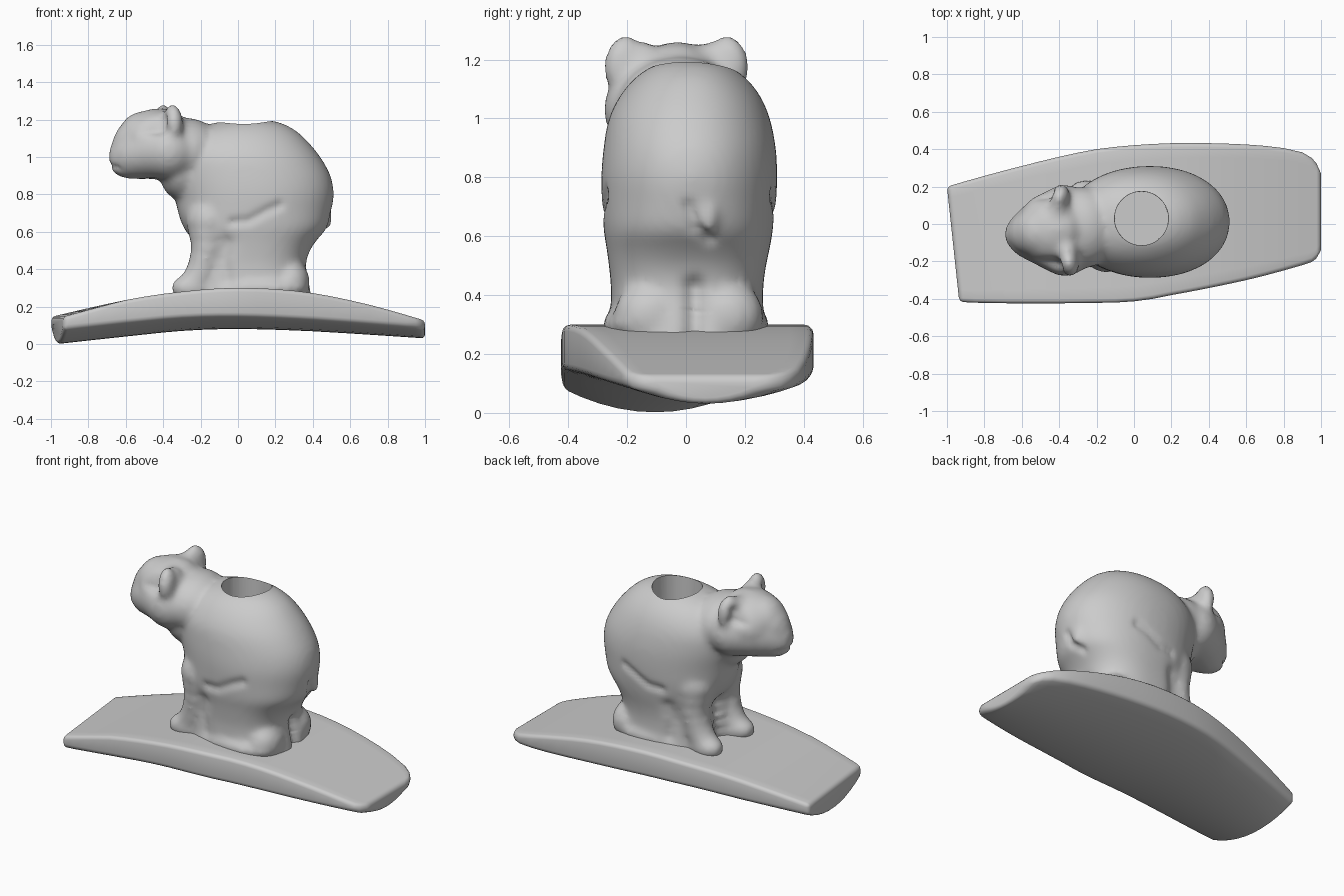
import bpy, bmesh, math
from mathutils import Vector, Matrix

cube = bpy.data.objects.get("Cube")
if cube:
    bpy.data.objects.remove(cube)

clay = bpy.data.materials.new("grey_clay")
clay.use_nodes = True
colour = (0.6, 0.6, 0.6, 1)
clay.diffuse_color = colour
clay.node_tree.nodes["Principled BSDF"].inputs["Base Color"].default_value = colour


def finish(bm, name):
    bmesh.ops.recalc_face_normals(bm, faces=bm.faces)
    mesh = bpy.data.meshes.new(name)
    bm.to_mesh(mesh)
    bm.free()
    mesh.materials.append(clay)
    ob = bpy.data.objects.new(name, mesh)
    bpy.context.collection.objects.link(ob)
    return ob


def activate(ob):
    bpy.ops.object.select_all(action='DESELECT')
    ob.select_set(True)
    bpy.context.view_layer.objects.active = ob


def apply_modifier(ob, kind, **settings):
    activate(ob)
    mod = ob.modifiers.new(kind.lower(), kind)
    for key, value in settings.items():
        setattr(mod, key, value)
    bpy.ops.object.modifier_apply(modifier=mod.name)


def smooth(ob, degrees):
    activate(ob)
    bpy.ops.object.shade_smooth_by_angle(angle=math.radians(degrees))


def spline(points, steps=3):
    """Smooth curve through the points, sampled evenly between each pair."""
    p = [points[0], *points, points[-1]]
    out = []
    for a, b, c, d in zip(p, p[1:], p[2:], p[3:]):
        for t in (i / steps for i in range(steps)):
            out.append(tuple(
                k1 + t / 2 * (k2 - k0 + t * (2 * k0 - 5 * k1 + 4 * k2 - k3 + t * (3 * k1 - k0 - 3 * k2 + k3)))
                for k0, k1, k2, k3 in zip(a, b, c, d)))
    return out + [points[-1]]


def interp(points, x):
    for (x0, y0), (x1, y1) in zip(points, points[1:]):
        if x <= x1:
            return y0 + (y1 - y0) * max(0, (x - x0) / (x1 - x0))
    return points[-1][1]


def bridge(bm, rings):
    for a, b in zip(rings, rings[1:]):
        for i in range(len(a)):
            j = (i + 1) % len(a)
            bm.faces.new((a[i], a[j], b[j], b[i]))
    bm.faces.new(rings[0])
    bm.faces.new(rings[-1])


# Arched slab: cross-sections along x, flat on top and bellied below
back_edge = spline([(-1, .2), (-.6, .31), (-.2, .4), (.2, .432), (.6, .425), (.86, .395), (.96, .345), (1, .27)])
front_edge = spline([(-1, -.39), (-.95, -.42), (-.1, -.42), (.2, -.38), (.6, -.3), (.9, -.22), (.97, -.19), (1, -.14)])
top_line = spline([(-1, .145), (-.6, .235), (-.3, .28), (0, .3), (.35, .28), (.7, .21), (1, .125)])
under_line = spline([(-1, 0), (-.6, .04), (-.3, .07), (0, .08), (.4, .068), (1, .03)])
bm = bmesh.new()
rings = []
stations = [-1, -.97] + [i / 10 for i in range(-9, 10)] + [.95, .975, 1]
across = [i / 5 for i in range(-5, 6)]
for x in stations:
    lo, hi = interp(front_edge, x), interp(back_edge, x)
    top, under = interp(top_line, x), interp(under_line, x)
    ring = []
    for level, order in ((1, across), (0, across[::-1])):
        for v in order:
            y = lo + (hi - lo) * (v + 1) / 2
            # the left end is cut at a slant
            px = x + max(0, -x - .6) * .16 * (.2 - y) / .6
            z = top if level else min(under + (.068 - .012 * x) * v * v, top - .05)
            ring.append(bm.verts.new((px, y, z)))
    rings.append(ring)
bridge(bm, rings)
slab = finish(bm, "arched_base")
apply_modifier(slab, 'BEVEL', width=.022, segments=3, limit_method='ANGLE', angle_limit=math.radians(40))
smooth(slab, 50)

# Torso: stacked oval rings (z, x min, x max, y min, y max)
torso = [
    (.2, -.25, .4, -.285, .285), (.31, -.25, .385, -.26, .265), (.42, -.24, .365, -.255, .262),
    (.5, -.23, .385, -.262, .272), (.56, -.25, .425, -.27, .285), (.62, -.29, .475, -.28, .295),
    (.7, -.32, .497, -.285, .305), (.8, -.34, .512, -.288, .31), (.9, -.36, .495, -.28, .305),
    (1, -.36, .44, -.262, .285), (1.08, -.31, .375, -.222, .25), (1.14, -.24, .31, -.17, .2),
    (1.18, -.13, .235, -.11, .14), (1.195, -.05, .17, -.05, .07)]
bm = bmesh.new()
rings = []
for z, x0, x1, y0, y1 in spline(torso):
    ring = []
    power = .95 - .15 * min(1, max(0, (.75 - z) / .3))
    for k in range(48):
        c, s = math.cos(math.tau * k / 48), math.sin(math.tau * k / 48)
        ring.append(bm.verts.new((
            (x0 + x1) / 2 + (x1 - x0) / 2 * math.copysign(abs(c) ** power, c),
            (y0 + y1) / 2 + (y1 - y0) / 2 * math.copysign(abs(s) ** power, s), z)))
    rings.append(ring)
bridge(bm, rings)


def blob(centre, radii, turn=0):
    matrix = (Matrix.Translation(centre) @ Matrix.Rotation(math.radians(turn), 4, 'Z')
              @ Matrix.Diagonal((*radii, 1)))
    bmesh.ops.create_uvsphere(bm, u_segments=20, v_segments=12, radius=1, matrix=matrix)


def limb(path):
    """Row of blobs (x, y, z, radius) close enough to read as one limb."""
    for x, y, z, r in spline(path, 2):
        blob((x, y, z), (r, r, r))


# Neck, throat, head and muzzle, turned a little to one side
blob((-.28, -.02, 1.03), (.2, .22, .18))
blob((-.31, -.03, .94), (.115, .18, .17))
blob((-.43, -.03, 1.07), (.2, .205, .19))
limb([(-.37, -.13, 1.03, .15), (-.46, -.09, 1.03, .145), (-.55, -.065, 1.01, .125), (-.592, -.055, .985, .1)])
limb([(-.37, .06, 1.03, .15), (-.46, .01, 1.03, .15), (-.55, -.045, 1.01, .13), (-.592, -.055, .985, .1)])
limb([(-.4, -.03, 1.12, .14), (-.5, -.04, 1.1, .145), (-.58, -.05, 1.05, .1)])
blob((-.662, -.055, 1.02), (.03, .055, .04))
# Ears on broad roots
for x, y, root, turn in ((-.35, -.205, -.14, 15), (-.4, .14, .08, -15)):
    blob((x, y, 1.175), (.055, .077, .108), turn)
    blob((x - .01, root, 1.16), (.07, .08, .1), turn)
# Front legs with paws, hind feet, tail
for side in (-1, 1):
    limb([(-.15, side * .13, .66, .13), (-.16, side * .15, .52, .095), (-.19, side * .15, .4, .085),
          (-.23, side * .15, .33, .08)])
    blob((-.24, side * .15, .3), (.12, .085, .075), side * -8)
    blob((.28, side * .13 + .01, .33), (.105, .125, .12))
    blob((.12, side * .18, .3), (.25, .105, .06))
blob((.47, .075, .67), (.035, .035, .065))

body = finish(bm, "bear_body")
apply_modifier(body, 'REMESH', mode='VOXEL', voxel_size=.017)
apply_modifier(body, 'SMOOTH', factor=.5, iterations=10)


def crease(path, radius, depth, axis, side, reach=.1):
    """Press a soft groove along a path, seen along one axis from one side."""
    points = []
    for a, b in zip(path, path[1:]):
        points += [Vector(a).lerp(Vector(b), t / 4) for t in range(5)]
    middle = sum(points, Vector((0, 0))) / len(points)
    bound = max((p - middle).length for p in points) + radius * 3
    pushes = []
    for v in body.data.vertices:
        if v.co[axis] * side < reach or v.normal[axis] * side < .1:
            continue
        flat = Vector((v.co[1 - axis], v.co[2]))
        if (flat - middle).length < bound:
            d = min((flat - p).length for p in points)
            pushes.append((v, v.normal * depth * math.exp(-(d / radius) ** 2)))
    for v, push in pushes:
        v.co -= push


# Thigh folds, folds behind the front legs
for side in (-1, 1):
    crease([(-.03, .65), (.06, .66), (.15, .71), (.22, .74)], .025, .014, 1, side)
    crease([(-.06, .54), (-.08, .45), (-.06, .35)], .04, .016, 1, side)
# Splits between the hind feet, beside the tail and between the front paws
crease([(.03, .28), (.03, .42)], .035, .035, 0, 1)
crease([(.01, .7), (.03, .63), (.08, .59)], .02, .015, 0, 1, .3)
crease([(0, .28), (0, .5)], .05, .04, 0, -1)
# Ear hollows and mouth
crease([(-.225, 1.15), (-.215, 1.2)], .03, .025, 0, -1, .33)
crease([(.165, 1.15), (.155, 1.2)], .03, .025, 0, -1, .38)
crease([(-.12, .945), (-.055, .955), (.01, .945)], .014, .01, 0, -1, .6)

# Round socket in the back
bm = bmesh.new()
bmesh.ops.create_cone(bm, cap_ends=True, segments=48, radius1=.143, radius2=.145, depth=.5,
                      matrix=Matrix.Translation((.04, .03, 1.13)))
cutter = finish(bm, "socket_cutter")
cutter.hide_render = True
apply_modifier(body, 'BOOLEAN', operation='DIFFERENCE', object=cutter, solver='EXACT')
bpy.data.objects.remove(cutter)
smooth(body, 50)
